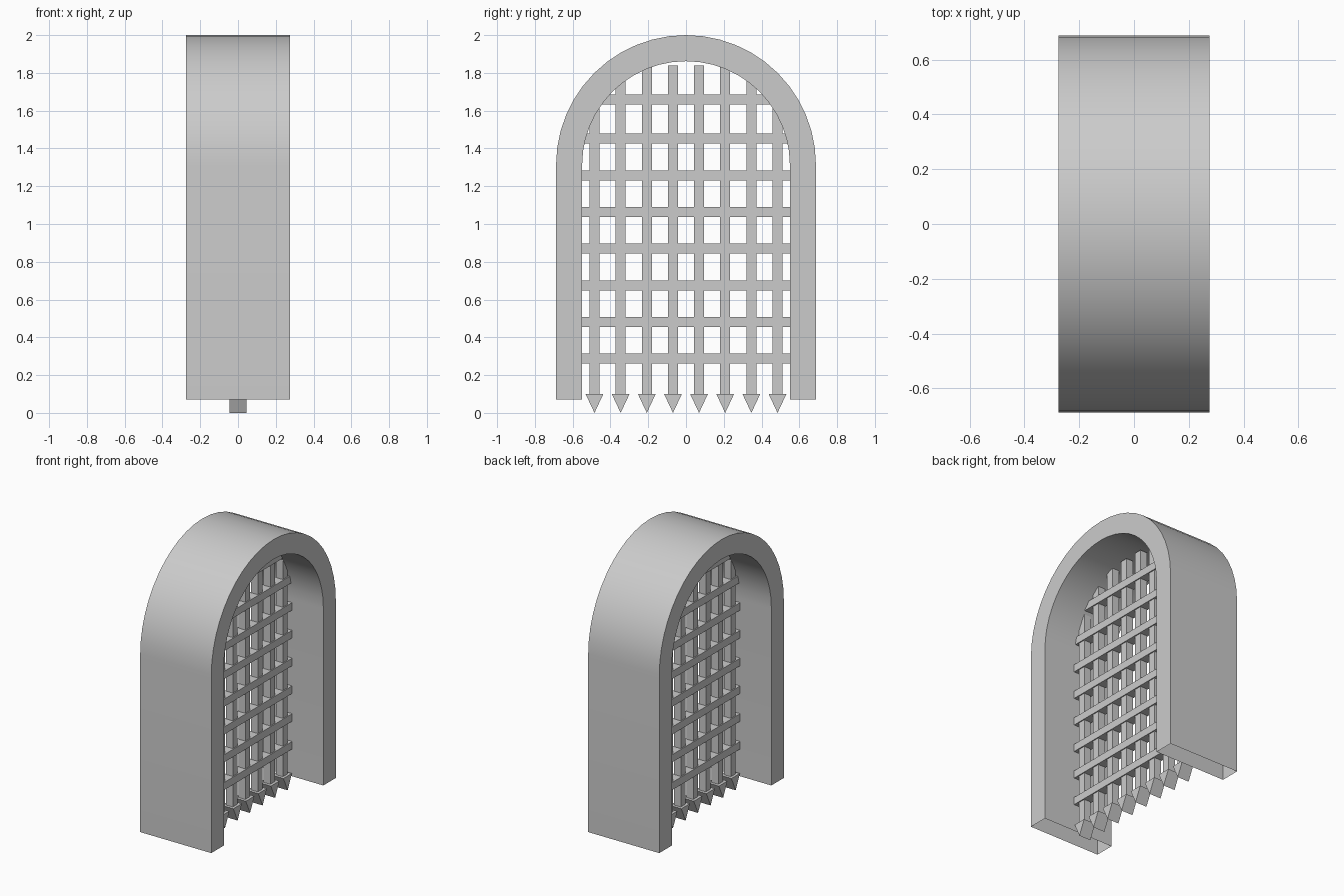
import bpy, bmesh, math

if "Cube" in bpy.data.objects:
    bpy.data.objects.remove(bpy.data.objects["Cube"])

SPRING = 1.312          # height where the arch starts to curve
R_OUT, R_IN = 0.688, 0.55
DEPTH = 0.275           # half depth of the arch
BASE = 0.07
SEG = 24


def make_object(name, bm):
    bmesh.ops.recalc_face_normals(bm, faces=bm.faces[:])
    mesh = bpy.data.meshes.new(name)
    bm.to_mesh(mesh)
    bm.free()
    obj = bpy.data.objects.new(name, mesh)
    bpy.context.collection.objects.link(obj)
    return obj


def box(name, x, y0, y1, z0, z1):
    bm = bmesh.new()
    bmesh.ops.create_cube(bm, size=1)
    for v in bm.verts:
        v.co.x *= 2 * x
        v.co.y = y0 if v.co.y < 0 else y1
        v.co.z = z0 if v.co.z < 0 else z1
    return make_object(name, bm)


def arch_line(r):
    arc = [(r * math.cos(math.pi * i / SEG), SPRING + r * math.sin(math.pi * i / SEG))
           for i in range(SEG + 1)]
    return [(r, BASE)] + arc + [(-r, BASE)]


# Stone arch: four rails joined by strips, leg bottoms left open
bm = bmesh.new()
rails = [[bm.verts.new((x, y, z)) for y, z in arch_line(r)]
         for x, r in ((DEPTH, R_OUT), (DEPTH, R_IN), (-DEPTH, R_IN), (-DEPTH, R_OUT))]
for k in range(4):
    a, b = rails[k], rails[(k + 1) % 4]
    for i in range(len(a) - 1):
        bm.faces.new((a[i], a[i + 1], b[i + 1], b[i]))
arch = make_object("arch", bm)
bpy.context.view_layer.objects.active = arch
arch.select_set(True)
bpy.ops.object.shade_smooth_by_angle(angle=math.radians(30))

# Upright bars with wedge-shaped points
for side in (-1, 1):
    for i, top in enumerate((1.84, 1.84, 1.775, 1.63)):
        y = side * (0.069 + 0.1385 * i)
        box("upright_bar", 0.0265, y - 0.0265, y + 0.0265, 0.1, top)
        bm = bmesh.new()
        front, back = [[bm.verts.new((x, y + dy, z))
                        for dy, z in ((-0.047, 0.1), (0.047, 0.1), (0, 0))]
                       for x in (0.045, -0.045)]
        bm.faces.new(front)
        bm.faces.new(back[::-1])
        for j in range(3):
            n = (j + 1) % 3
            bm.faces.new((front[j], back[j], back[n], front[n]))
        make_object("bar_point", bm)

# Cross bars, shortened where the arch narrows
for z in [0.287 + 0.1942 * i for i in range(6)] + [1.452, 1.66]:
    rise = max(0, z - 0.0265 - SPRING)
    half = math.sqrt(R_IN ** 2 - rise ** 2) + 0.002
    box("cross_bar", 0.034, -half, half, z - 0.0265, z + 0.0265)
